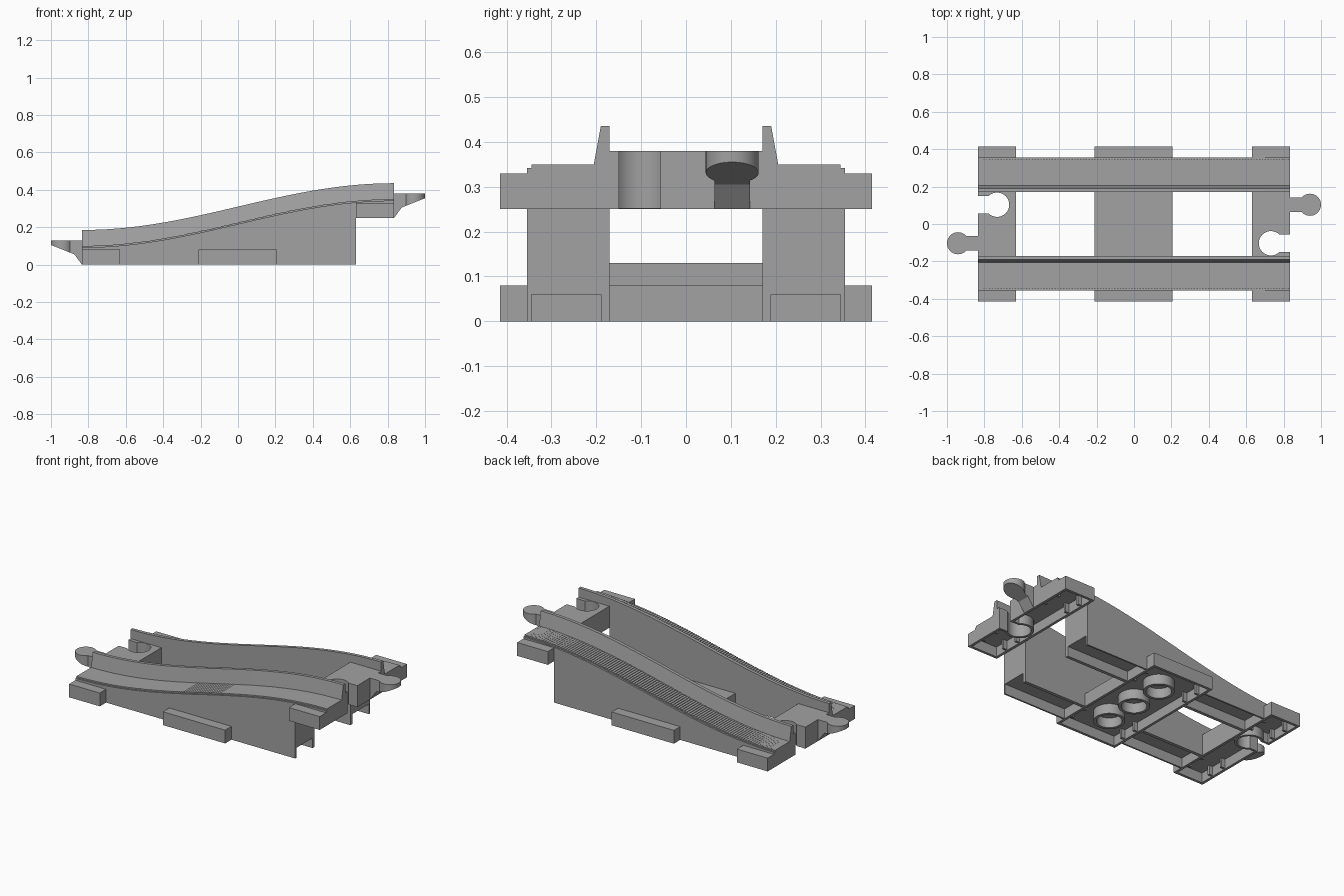
import bpy, bmesh, math
from math import cos, sin, pi

if "Cube" in bpy.data.objects:
    bpy.data.objects.remove(bpy.data.objects["Cube"])

grey = bpy.data.materials.new("stone grey")
grey.use_nodes = True
COLOUR = (0.36, 0.36, 0.36, 1)
grey.diffuse_color = COLOUR
grey.node_tree.nodes["Principled BSDF"].inputs["Base Color"].default_value = COLOUR

END, SLEEPER, DECK = 0.835, 0.63, 0.06   # track end, inner edge of end block, recess depth
HALF_W, BLOCK_H, RISE = 0.415, 0.08, 0.25


def finish(name, bm):
    bmesh.ops.recalc_face_normals(bm, faces=bm.faces)
    mesh = bpy.data.meshes.new(name)
    bm.to_mesh(mesh)
    bm.free()
    mesh.materials.append(grey)
    ob = bpy.data.objects.new(name, mesh)
    bpy.context.collection.objects.link(ob)
    return ob


def box(bm, x, y, z):
    vs = bmesh.ops.create_cube(bm, size=1)["verts"]
    for v in vs:
        v.co = [(a + b) / 2 + c * (b - a) for c, (a, b) in zip(v.co, (x, y, z))]


def loft(bm, loops):
    """Closed solid through a list of matching point loops."""
    rings = [[bm.verts.new(p) for p in loop] for loop in loops]
    for a, b in zip(rings, rings[1:]):
        for i in range(len(a)):
            j = (i + 1) % len(a)
            bm.faces.new((a[i], a[j], b[j], b[i]))
    bm.faces.new(rings[0])
    bm.faces.new(rings[-1])


def box_object(name, *span):
    bm = bmesh.new()
    box(bm, *span)
    return finish(name, bm)


def activate(ob):
    bpy.ops.object.select_all(action='DESELECT')
    ob.select_set(True)
    bpy.context.view_layer.objects.active = ob


def cut(ob, cutter):
    mod = ob.modifiers.new("cut", 'BOOLEAN')
    mod.operation, mod.solver, mod.object = 'DIFFERENCE', 'EXACT', cutter
    activate(ob)
    bpy.ops.object.modifier_apply(modifier=mod.name)


def smooth(ob):
    activate(ob)
    bpy.ops.object.shade_smooth_by_angle(angle=math.radians(30))


def circle(cx, cy, r, n=40):
    return [(cx + r * cos(2 * pi * i / n), cy + r * sin(2 * pi * i / n)) for i in range(n)]


def bed(x):
    """Height of the track bed, easing from the low end to the high end."""
    return 0.10 + RISE * (1 - cos(pi * (x + END) / (2 * END))) / 2


def hollow_block(name, x0, x1, z0):
    """Sleeper block, open underneath."""
    ob = box_object(name, (x0, x1), (-HALF_W, HALF_W), (z0, z0 + BLOCK_H))
    w = 0.016
    cavity = box_object("cavity_cutter", (x0 + w, x1 - w), (w - HALF_W, HALF_W - w), (z0 - 0.1, z0 + DECK))
    cavity.hide_render = True
    cut(ob, cavity)
    bpy.data.objects.remove(cavity)
    return ob


def grip_ribs(name, x0, x1, z0):
    bm = bmesh.new()
    for y in (-0.315, -0.21, 0.21, 0.315):
        for a, b in ((x0 + 0.01, x0 + 0.04), (x1 - 0.04, x1 - 0.01)):
            box(bm, (a, b), (y - 0.007, y + 0.007), (z0 + 0.005, z0 + DECK + 0.005))
    finish(name, bm)


# Track sides: wall, shoulder and upright rail swept along the slope
def section(x, side, bottom):
    z = bed(x)
    pts = [(0.17, bottom), (0.17, z + 0.085), (0.19, z + 0.085), (0.207, z - 0.008),
           (0.34, z - 0.008), (0.355, z - 0.008), (0.355, bottom)]
    return [(x, side * y, h) for y, h in pts]


for side, label in ((1, "back"), (-1, "front")):
    for part, a, b, bottom, n in (("ramp", -END, SLEEPER, DECK, 44),
                                  ("overhang", SLEEPER, END, RISE + DECK, 8)):
        bm = bmesh.new()
        loft(bm, [section(a + (b - a) * i / n, side, bottom) for i in range(n + 1)])
        smooth(finish(f"{label}_{part}", bm))

    # Fine stepped tread on the bed
    bm = bmesh.new()
    steps = 110
    dx = 2 * END / steps
    ys = sorted((side * 0.2, side * 0.345))
    for i in range(steps):
        x = -END + i * dx
        top = bed(x + dx / 2)
        box(bm, (x, x + dx), ys, (top - 0.014, top))
    finish(f"{label}_tread", bm)

    # Lips under the ramp, between the sleepers
    bm = bmesh.new()
    for xs in ((-SLEEPER, -0.21), (0.205, SLEEPER)):
        for inner, outer in ((0.17, 0.19), (0.345, 0.355)):
            box(bm, xs, sorted((side * inner, side * outer)), (0, DECK + 0.005))
    finish(f"{label}_lips", bm)

# Middle sleeper with three tubes underneath
hollow_block("middle_sleeper", -0.21, 0.205, 0)
grip_ribs("middle_ribs", -0.21, 0.205, 0)
for i in (-1, 0, 1):
    bm = bmesh.new()
    n = 32
    rings = [[bm.verts.new((*p, z)) for p in circle(0, i * 0.21, r, n)]
             for r, z in ((0.087, DECK), (0.087, 0), (0.07, 0), (0.07, DECK))]
    for a, b in zip(rings, rings[1:]):
        for k in range(n):
            bm.faces.new((a[k], a[k - 1], b[k - 1], b[k]))
    smooth(finish(f"middle_tube_{i + 2}", bm))

# End blocks: the high one is the low one turned half round and raised
for s, z0, label in ((-1, 0, "low"), (1, RISE, "high")):
    x0, x1 = sorted((s * SLEEPER, s * END))
    ty, sy, sx = s * 0.103, -s * 0.103, s * 0.732

    # Keyhole shape of the socket
    bm = bmesh.new()
    r, half = 0.065, 0.046
    a0 = math.asin(half / r)
    outline = [(END + 0.1, -half)]
    outline += [(0.732 + r * cos(a), r * sin(a))
                for a in [-a0 - (2 * pi - 2 * a0) * i / 36 for i in range(37)]]
    outline += [(END + 0.1, half)]
    loft(bm, [[(s * x, sy + s * y, z) for x, y in outline] for z in (z0 - 0.1, z0 + 0.2)])
    key = finish("socket_cutter", bm)
    key.hide_render = True

    frame = hollow_block(f"{label}_end_block", x0, x1, z0)
    riser = box_object(f"{label}_end_riser", (x0, x1), (-0.172, 0.172), (z0 + DECK, z0 + 0.13))
    bm = bmesh.new()
    loft(bm, [[(*p, z) for p in circle(sx, sy, 0.08)] for z in (z0 + 0.001, z0 + DECK + 0.005)])
    collar = finish(f"{label}_socket_collar", bm)
    cheeks = box_object(f"{label}_socket_cheeks", sorted((s * 0.75, s * (END - 0.002))),
                        (sy - 0.06, sy + 0.06), (z0 + 0.001, z0 + DECK + 0.005))
    for ob in (frame, riser, collar, cheeks):
        cut(ob, key)
        smooth(ob)
    bpy.data.objects.remove(key)
    grip_ribs(f"{label}_ribs", x0, x1, z0)

    # Connector tongue: round head with sloping underside, on a neck
    bm = bmesh.new()
    head = circle(s * 0.941, ty, 0.059)
    loft(bm, [[(x, y, z0 + 0.055 + (abs(x) - 0.875) * 0.4) for x, y in head],
              [(x, y, z0 + 0.13) for x, y in head]])
    neck = [(0.82, 0), (END, 0), (0.875, 0.055), (0.92, 0.073), (0.92, 0.13), (0.82, 0.13)]
    loft(bm, [[(s * x, ty + w, z0 + z) for x, z in neck] for w in (-0.04, 0.04)])
    smooth(finish(f"{label}_connector", bm))
